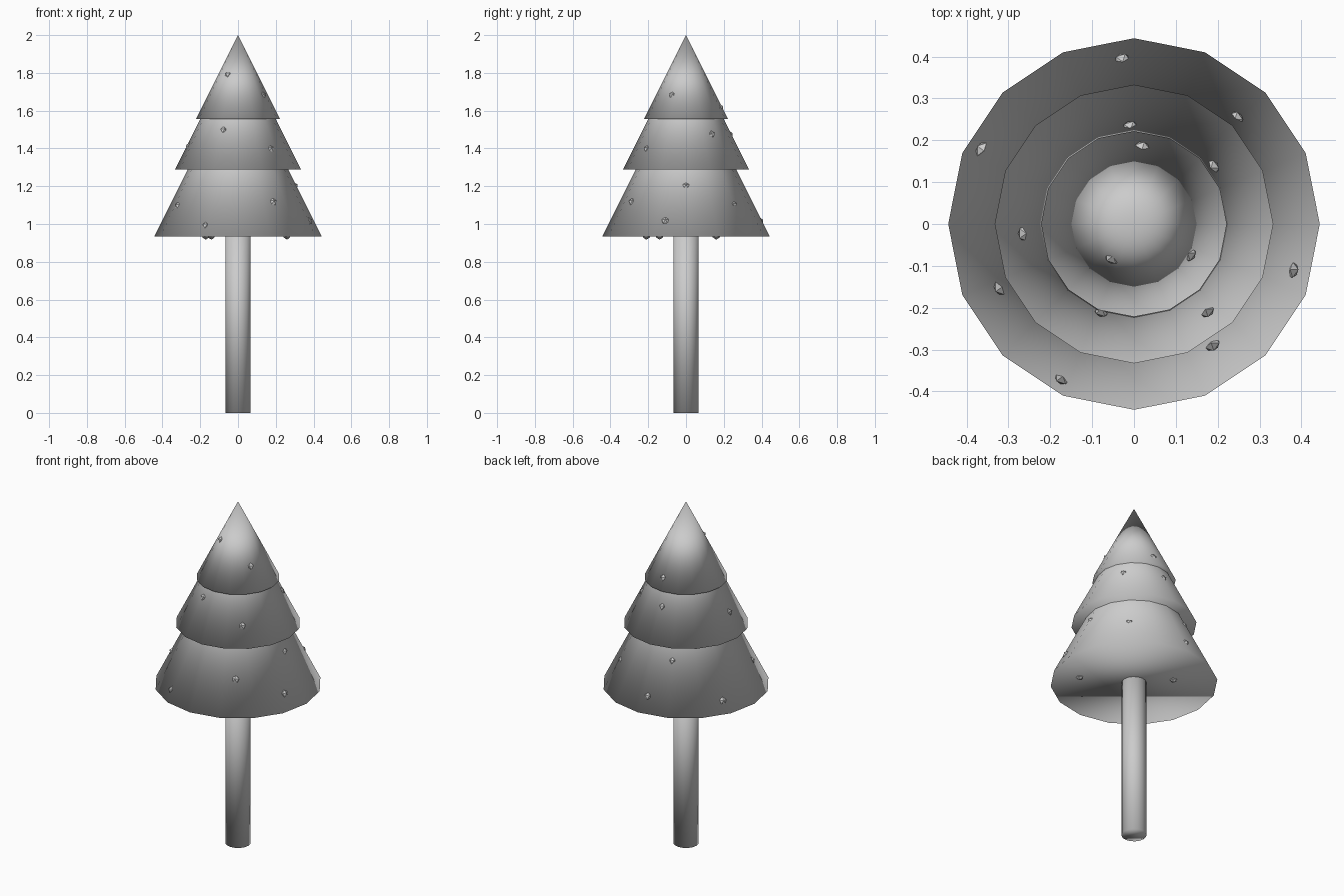
import bpy
from math import radians, sin, cos
from mathutils import Vector

if "Cube" in bpy.data.objects:
    bpy.data.objects.remove(bpy.data.objects["Cube"])


def smooth_all(obj):
    for p in obj.data.polygons:
        p.use_smooth = True


# Trunk: slim 16-sided post running up into the foliage
bpy.ops.mesh.primitive_cylinder_add(vertices=16, radius=0.067, depth=1.0, location=(0, 0, 0.5))
trunk = bpy.context.object
trunk.name = "trunk"
smooth_all(trunk)

# Foliage: three stacked cones, each twice as tall as its base radius
tiers = {
    "lower": (0.444, 0.933),
    "middle": (0.333, 1.289),
    "upper": (0.222, 1.556),
}
for name, (radius, base) in tiers.items():
    bpy.ops.mesh.primitive_cone_add(vertices=16, radius1=radius, radius2=0, depth=2 * radius,
                                    location=(0, 0, base + radius))
    tier = bpy.context.object
    tier.name = name + "_foliage"
    smooth_all(tier)


# Ornaments: faceted baubles half sunk into the foliage
def add_bauble(name, location):
    bpy.ops.mesh.primitive_ico_sphere_add(subdivisions=1, radius=0.022, location=location)
    bpy.context.object.name = name


# (angle in degrees, height) of the baubles on each cone
baubles = {
    "lower": [(0, 1.205), (46, 1.105), (94, 1.02), (111.5, 1.206), (154, 1.0),
              (205.5, 1.10), (245, 0.995), (303, 1.12), (343.7, 1.02)],
    "middle": [(36, 1.478), (92, 1.478), (185, 1.415), (249.5, 1.50), (310, 1.40)],
    "upper": [(84, 1.62), (237, 1.795), (331.5, 1.685)],
}
SINK = 0.013
for name, spots in baubles.items():
    radius, base = tiers[name]
    for angle, z in spots:
        a = radians(angle)
        r = (base + 2 * radius - z) / 2
        surface = Vector((r * cos(a), r * sin(a), z))
        normal = Vector((2 * cos(a), 2 * sin(a), 1)).normalized()
        add_bauble(name + "_bauble", surface - normal * SINK)

# Baubles on the underside of the lowest cone
for x, y in [(0.26, -0.14), (-0.14, 0.16), (-0.17, -0.21)]:
    add_bauble("underside_bauble", (x, y, 0.939))
